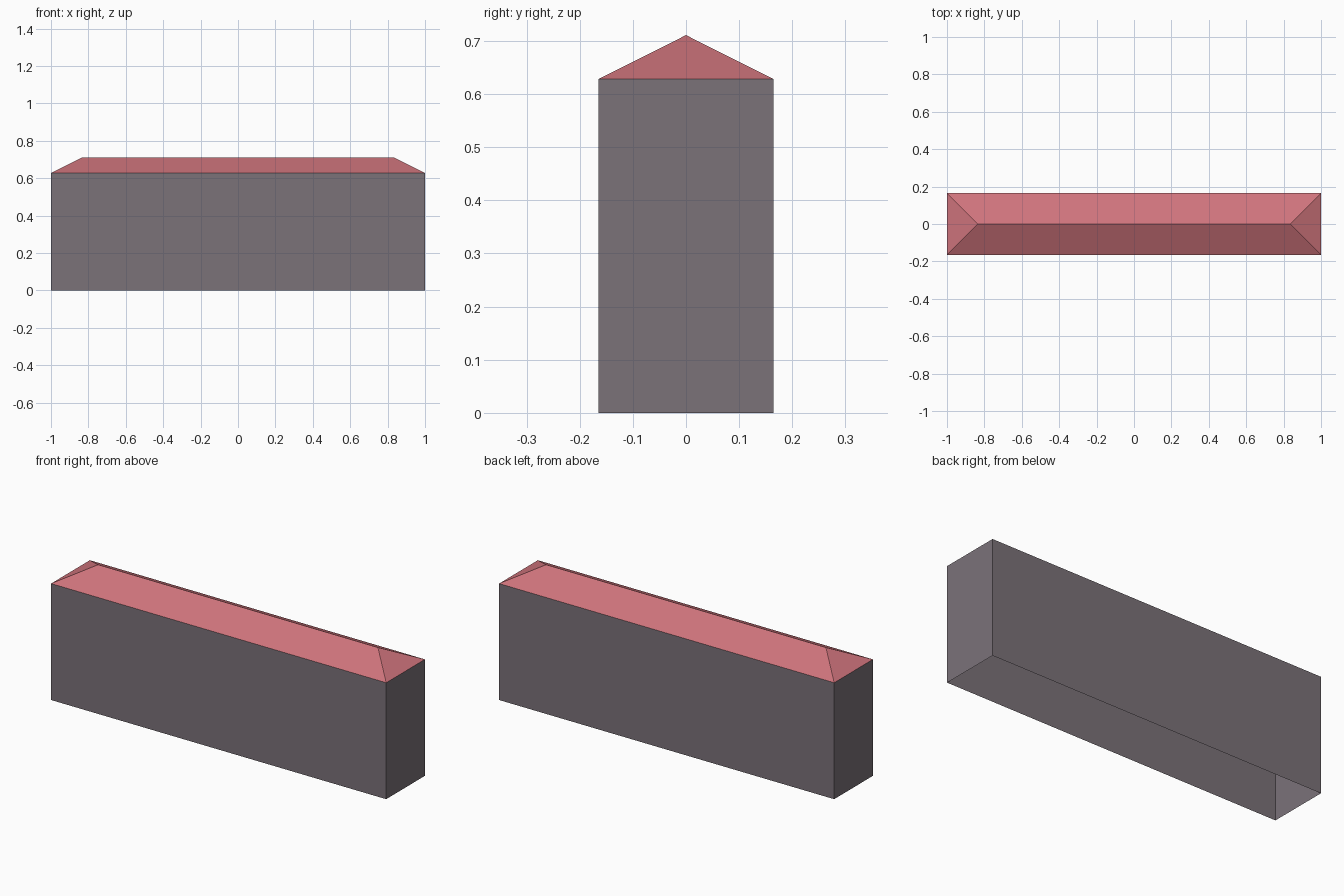
import bpy

if "Cube" in bpy.data.objects:
    bpy.data.objects.remove(bpy.data.objects["Cube"])

HX, HY = 1.0, 0.165          # half length, half depth
EAVE, RIDGE = 0.628, 0.711   # heights
RX = HX - HY                 # ridge half length (45 degree hips)


def material(name, rgb):
    mat = bpy.data.materials.new(name)
    lin = [((c / 255 + 0.055) / 1.055) ** 2.4 for c in rgb]
    mat.diffuse_color = (*lin, 1)
    mat.use_nodes = True
    mat.node_tree.nodes["Principled BSDF"].inputs["Base Color"].default_value = mat.diffuse_color
    return mat


def make_object(name, verts, faces, mat):
    mesh = bpy.data.meshes.new(name)
    mesh.from_pydata(verts, [], faces)
    mesh.materials.append(mat)
    obj = bpy.data.objects.new(name, mesh)
    bpy.context.collection.objects.link(obj)
    return obj


def ring(z):
    return [(-HX, -HY, z), (HX, -HY, z), (HX, HY, z), (-HX, HY, z)]


# Four walls, open at the bottom
make_object("walls", ring(0) + ring(EAVE),
            [(i, (i + 1) % 4, (i + 1) % 4 + 4, i + 4) for i in range(4)],
            material("dark grey wall", (123, 114, 121)))

# Hipped roof: two long slopes and two hip ends
make_object("hip_roof", ring(EAVE) + [(-RX, 0, RIDGE), (RX, 0, RIDGE)],
            [(0, 1, 5, 4), (1, 2, 5), (2, 3, 4, 5), (3, 0, 4)],
            material("dusty red roof", (207, 116, 124)))
